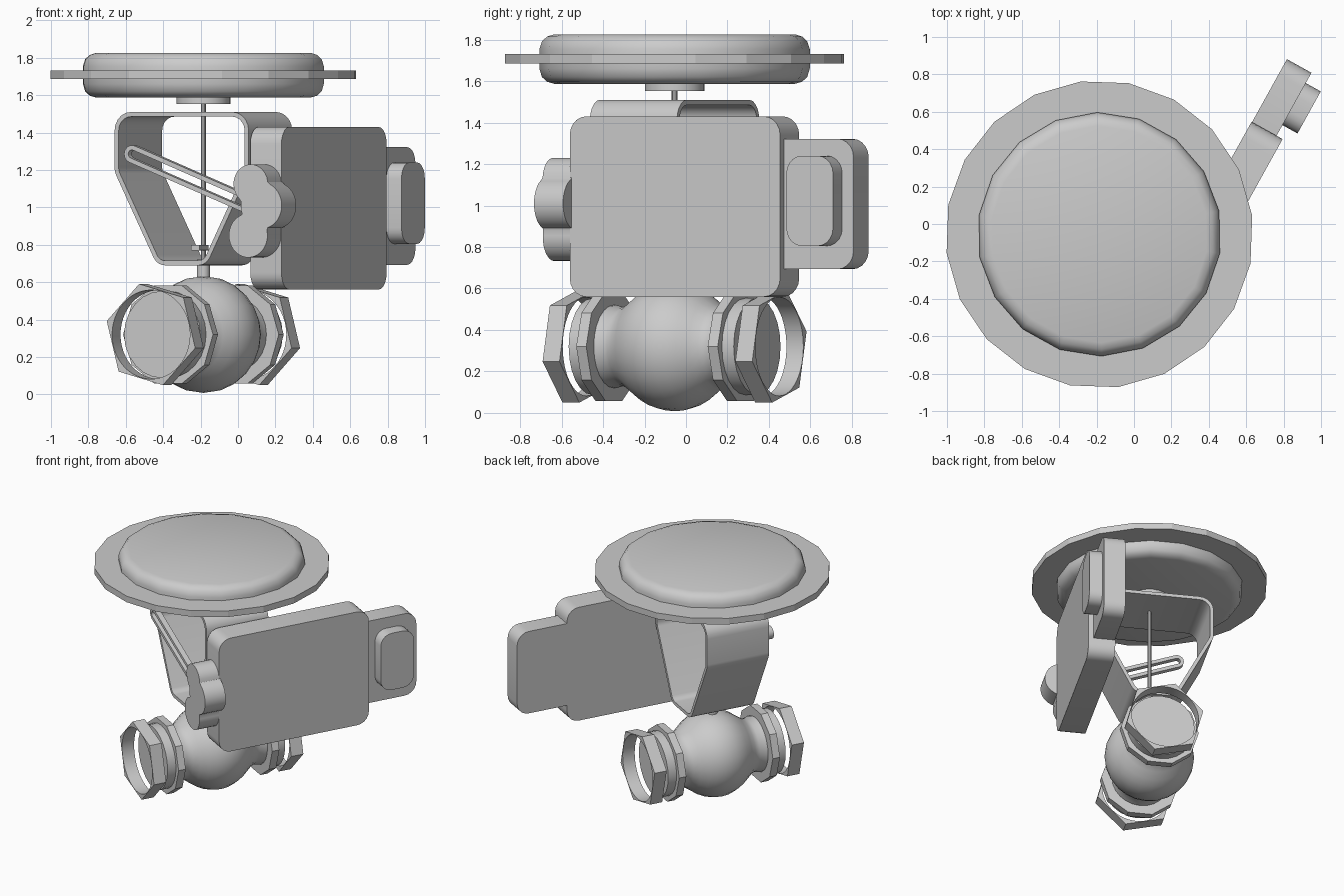
import bpy, bmesh, math
from mathutils import Vector

old = bpy.data.objects.get("Cube")
if old:
    bpy.data.objects.remove(old)

GREY = (0.6, 0.6, 0.6, 1)
metal = bpy.data.materials.new("plain grey")
metal.use_nodes = True
metal.diffuse_color = GREY
metal.node_tree.nodes["Principled BSDF"].inputs["Base Color"].default_value = GREY

# Whole valve is turned about its stem; local x = out to the controller, local y = along the pipe
STEM = (-0.185, -0.055, 0)
TURN = math.radians(-29)
PIPE_Z = 0.32


def finish(name, bm, smooth=True):
    bmesh.ops.remove_doubles(bm, verts=bm.verts, dist=1e-5)
    bmesh.ops.recalc_face_normals(bm, faces=bm.faces)
    mesh = bpy.data.meshes.new(name)
    bm.to_mesh(mesh)
    bm.free()
    ob = bpy.data.objects.new(name, mesh)
    bpy.context.collection.objects.link(ob)
    mesh.materials.append(metal)
    ob.location, ob.rotation_euler = STEM, (0, 0, TURN)
    if smooth:
        bpy.ops.object.select_all(action='DESELECT')
        ob.select_set(True)
        bpy.context.view_layer.objects.active = ob
        bpy.ops.object.shade_smooth_by_angle(angle=math.radians(32))
    return ob


def bridge(bm, a, b):
    n = len(a)
    for i in range(n):
        j = (i + 1) % n
        bm.faces.new((a[i], a[j], b[j], b[i]))


def prism(name, axis, d0, d1, outer, inner=None):
    """Extrude a 2D loop (with an optional hole) along local x or y."""
    bm = bmesh.new()

    def ring(loop, d):
        return [bm.verts.new((d, p[0], p[1]) if axis == 'x' else (p[0], d, p[1])) for p in loop]
    a, b = ring(outer, d0), ring(outer, d1)
    bridge(bm, a, b)
    if inner:
        c, d = ring(inner, d0), ring(inner, d1)
        bridge(bm, c, d)
        bridge(bm, a, c)
        bridge(bm, b, d)
    else:
        bm.faces.new(a)
        bm.faces.new(b)
    return finish(name, bm)


def lathe(name, profile, sides, axis='z', smooth=True):
    """Revolve (radius, height) points about the stem or the pipe."""
    bm = bmesh.new()
    rings = []
    for r, h in profile:
        ring = []
        for i in range(sides):
            t = math.tau * i / sides
            c, s = r * math.cos(t), r * math.sin(t)
            ring.append(bm.verts.new((c, s, h) if axis == 'z' else (c, h, PIPE_Z + s)))
        rings.append(ring)
    for a, b in zip(rings, rings[1:]):
        bridge(bm, a, b)
    bmesh.ops.dissolve_degenerate(bm, dist=1e-5, edges=bm.edges)
    return finish(name, bm, smooth)


def drum(name, r, z0, z1, sides, axis='z', smooth=True):
    return lathe(name, [(0, z0), (r, z0), (r, z1), (0, z1)], sides, axis, smooth)


def fillet(points, radii, inset=0, steps=5):
    """Counter-clockwise polygon with rounded corners, optionally offset inward."""
    out = []
    n = len(points)
    for i, r in enumerate(radii):
        p, q, s = (Vector(points[k % n]) for k in (i - 1, i, i + 1))
        e0, e1 = (q - p).normalized(), (s - q).normalized()
        n0, n1 = Vector((e0.y, -e0.x)), Vector((e1.y, -e1.x))
        centre = q - (n0 + n1) * (r / (1 + n0.dot(n1)))
        turn = math.atan2(e0.cross(e1), e0.dot(e1))
        start = math.atan2(n0.y, n0.x)
        for k in range(steps + 1):
            t = start + turn * k / steps
            out.append(centre + (r - inset) * Vector((math.cos(t), math.sin(t))))
    return out


def box_loop(a0, a1, z0, z1, radii):
    return fillet([(a0, z0), (a1, z0), (a1, z1), (a0, z1)], radii)


# Valve body
half = [(0.308, 0.05), (0.293, 0.1), (0.268, 0.15), (0.232, 0.2), (0.203, 0.24),
        (0.19, 0.28), (0.2, 0.32), (0.2, 0.36), (0, 0.36)]
lathe("valve_body", [(r, -h) for r, h in reversed(half)] + [(0.312, 0)] + half, 24, 'y')

# Pipe ends: collar, plug and hexagonal nut ring
STEPS = 48
angles = [math.tau * i / STEPS for i in range(STEPS)]
hexagon = []
for t in angles:
    fold = (t - math.radians(45)) % math.radians(60) - math.radians(30)
    r = 0.28 * math.cos(math.radians(30)) / math.cos(fold)
    hexagon.append((r * math.cos(t), PIPE_Z + r * math.sin(t)))
bore = [(0.238 * math.cos(t), PIPE_Z + 0.238 * math.sin(t)) for t in angles]
for side, s in (("front", -1), ("back", 1)):
    drum(side + "_collar", 0.275, s * 0.335, s * 0.39, 10, 'y', False)
    drum(side + "_plug", 0.233, s * 0.38, s * 0.455, 24, 'y')
    prism(side + "_hex_nut", 'y', s * 0.485, s * 0.578, hexagon, bore)

# Stem, rod and clamp
drum("lower_stem", 0.035, 0.58, 0.72, 12)
drum("rod", 0.014, 0.7, 1.57, 10)
prism("rod_clamp", 'y', -0.08, 0.02, box_loop(-0.03, 0.02, 0.77, 0.8, [0.002] * 4))

# Yoke: bent band open at both ends
yoke = [(-0.15, 0.69), (0.15, 0.69), (0.41, 1.19), (0.41, 1.51), (-0.41, 1.51), (-0.41, 1.19)]
bends = [0.08, 0.08, 0.1, 0.1, 0.1, 0.1]
prism("yoke", 'y', -0.24, 0.24, fillet(yoke, bends), fillet(yoke, bends, 0.025))

# Diaphragm actuator
drum("actuator_collar", 0.145, 1.552, 1.6, 20)
lathe("actuator_case", [(0, 1.587), (0.58, 1.587), (0.615, 1.597), (0.64, 1.62), (0.652, 1.66),
                        (0.652, 1.755), (0.64, 1.792), (0.615, 1.815), (0.58, 1.826), (0, 1.826)], 18)
drum("actuator_flange", 0.823, 1.685, 1.732, 20, smooth=False)

# Controller housing, side box and cover
prism("controller_box", 'x', 0.42, 0.61, box_loop(-0.24, 0.92, 0.56, 1.43, [0.09] * 4))
prism("side_box", 'x', 0.423, 0.573, box_loop(0.88, 1.305, 0.693, 1.322, [0.005, 0.09, 0.09, 0.005]))
prism("side_cover", 'x', 0.56, 0.665, box_loop(0.985, 1.242, 0.805, 1.24, [0.085] * 4))

# Three-lobed gauge block: outer outline of three overlapping discs
lobes = [((0.505, 1.125), 0.105), ((0.57, 1.01), 0.125), ((0.49, 0.85), 0.118)]
hub = Vector((0.52, 0.98))
outline = []
for i in range(72):
    ray = Vector((math.cos(math.tau * i / 72), math.sin(math.tau * i / 72)))
    reach = 0
    for c, r in lobes:
        to = Vector(c) - hub
        along = to.dot(ray)
        root = r * r - to.length_squared + along * along
        if root >= 0:
            reach = max(reach, along + math.sqrt(root))
    outline.append(hub + ray * reach)
prism("gauge_block", 'y', -0.39, -0.23, outline)


# Slotted feedback lever
def capsule(r, a, b):
    a, b = Vector(a), Vector(b)
    d = (b - a).normalized()
    base = math.atan2(d.y, d.x)
    pts = []
    for centre, start in ((a, base + math.pi / 2), (b, base - math.pi / 2)):
        for k in range(9):
            t = start + math.pi * k / 8
            pts.append(centre + r * Vector((math.cos(t), math.sin(t))))
    return pts


ends = ((-0.255, 1.285), (0.45, 1.015))
prism("feedback_lever", 'y', -0.33, -0.29, capsule(0.047, *ends), capsule(0.022, *ends))
